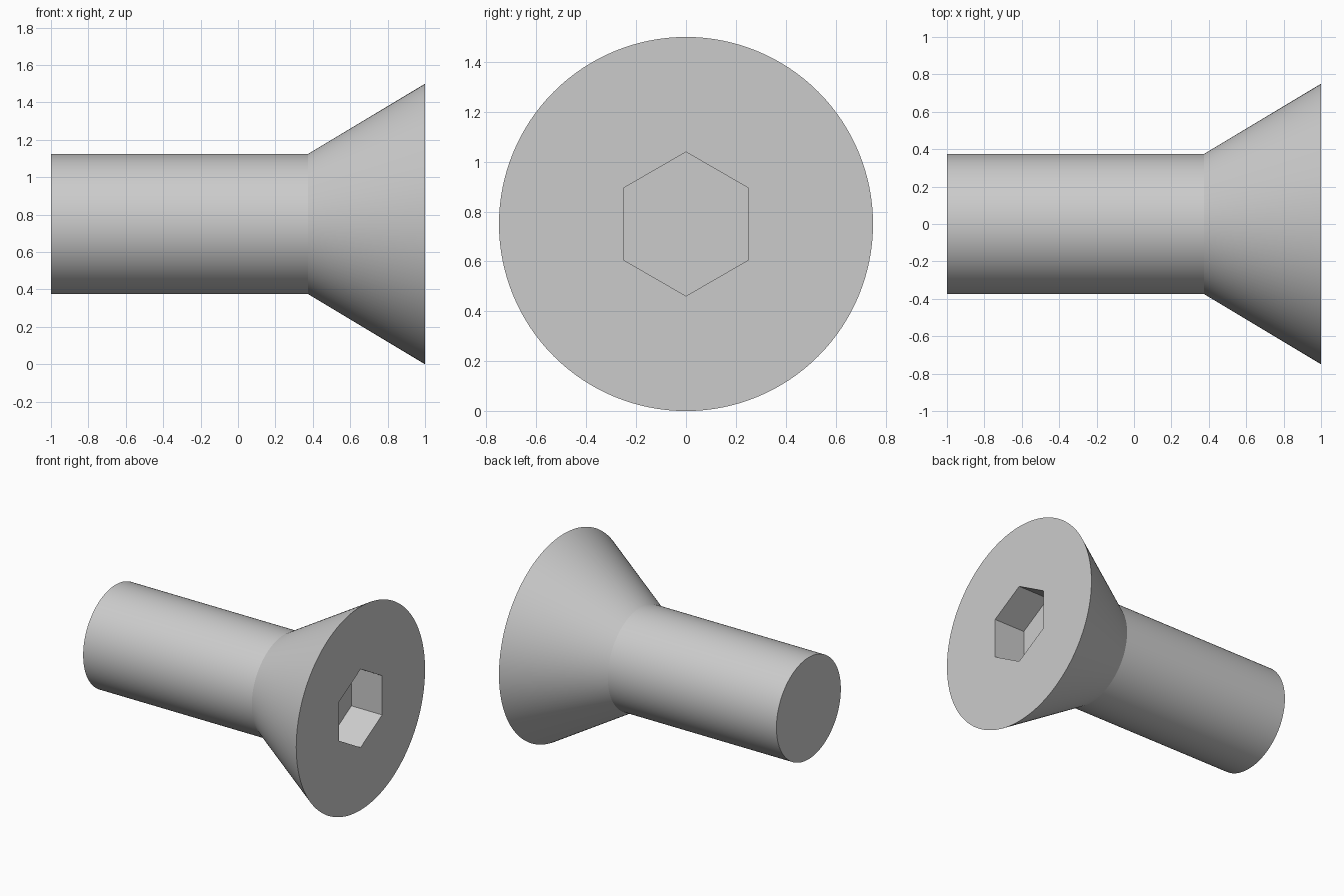
import bpy
import bmesh
from math import cos, sin, pi, radians

AXIS_Z = 0.75
SEGMENTS = 128

cube = bpy.data.objects.get("Cube")
if cube:
    bpy.data.objects.remove(cube, do_unlink=True)

steel = bpy.data.materials.new("grey_steel")
steel.use_nodes = True
steel.diffuse_color = (0.6, 0.6, 0.6, 1)
steel.node_tree.nodes["Principled BSDF"].inputs["Base Color"].default_value = (0.6, 0.6, 0.6, 1)


def turned_part(name, profile, sides):
    """Closed solid along x, from a list of (x, radius) stations."""
    bm = bmesh.new()
    rings = []
    for x, r in profile:
        angles = [pi / 2 + 2 * pi * i / sides for i in range(sides)]
        rings.append([bm.verts.new((x, r * cos(a), AXIS_Z + r * sin(a))) for a in angles])
    for a, b in zip(rings, rings[1:]):
        for i in range(sides):
            j = (i + 1) % sides
            bm.faces.new((a[i], a[j], b[j], b[i]))
    bm.faces.new(rings[0])
    bm.faces.new(rings[-1])
    bmesh.ops.recalc_face_normals(bm, faces=bm.faces)
    mesh = bpy.data.meshes.new(name)
    bm.to_mesh(mesh)
    bm.free()
    mesh.materials.append(steel)
    obj = bpy.data.objects.new(name, mesh)
    bpy.context.collection.objects.link(obj)
    return obj


# Straight shank flaring into the countersunk head
screw = turned_part("countersunk_screw", [(-1, 0.375), (0.375, 0.375), (1, 0.75)], SEGMENTS)

# Hexagonal key socket, 0.5 across the flats
socket = turned_part("socket_cutter", [(0.75, 0.25 / cos(pi / 6)), (1.2, 0.25 / cos(pi / 6))], 6)
socket.hide_render = True

cut = screw.modifiers.new("hex_socket", 'BOOLEAN')
cut.operation = 'DIFFERENCE'
cut.solver = 'EXACT'
cut.object = socket

bpy.ops.object.select_all(action='DESELECT')
screw.select_set(True)
bpy.context.view_layer.objects.active = screw
bpy.ops.object.modifier_apply(modifier=cut.name)
bpy.data.objects.remove(socket, do_unlink=True)

# Smooth round walls, crisp rims and socket
bpy.ops.object.shade_smooth_by_angle(angle=radians(30))
